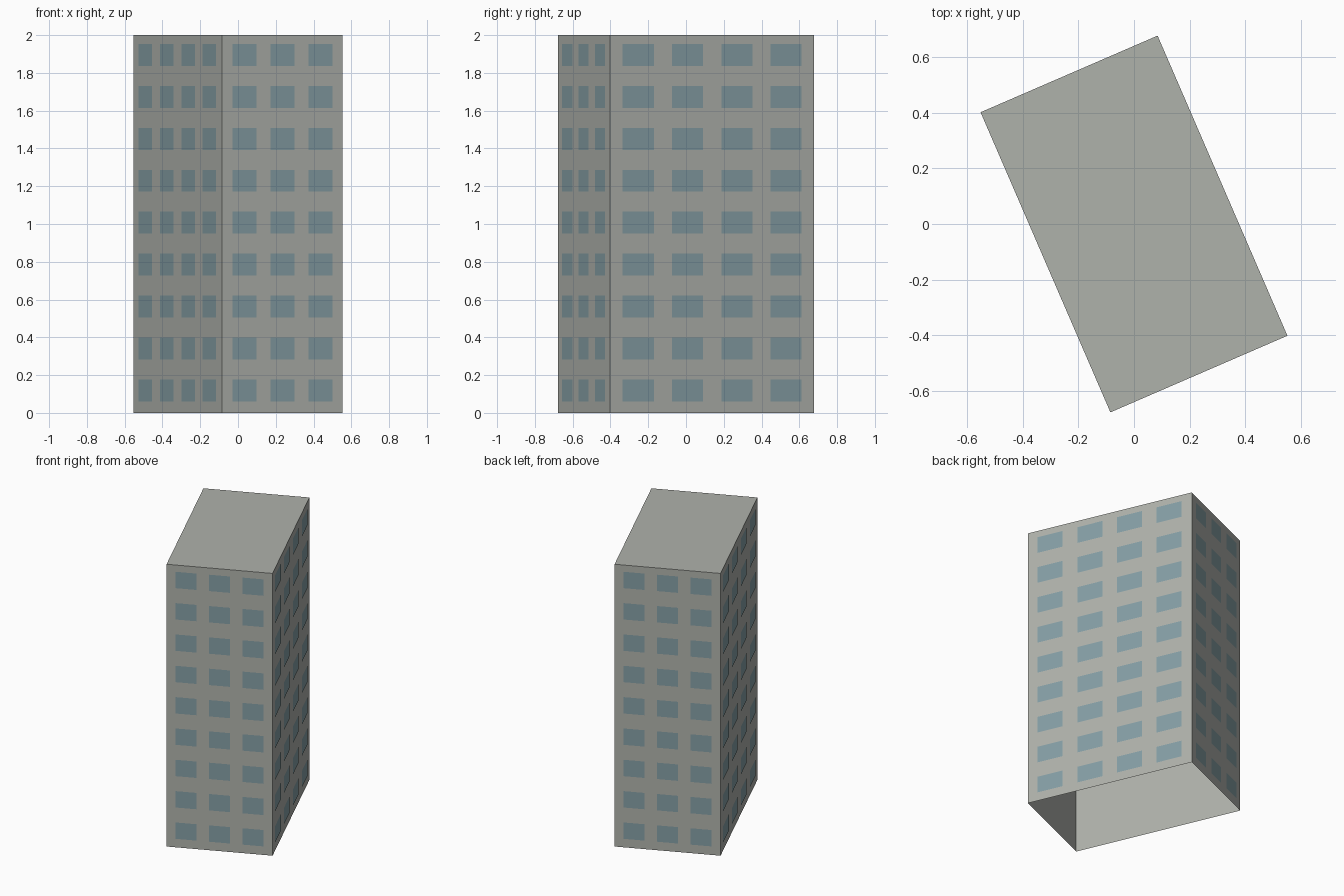
import bpy, bmesh, math
from mathutils import Matrix, Vector

cube = bpy.data.objects.get("Cube")
if cube:
    bpy.data.objects.remove(cube, do_unlink=True)

WIDTH, LENGTH, HEIGHT = 0.695, 1.178, 2.0
TURN = Matrix.Rotation(math.radians(23.4), 4, "Z")
FLOORS = 9


def make_material(name, color):
    mat = bpy.data.materials.new(name)
    mat.use_nodes = True
    mat.diffuse_color = color
    mat.node_tree.nodes["Principled BSDF"].inputs["Base Color"].default_value = color
    return mat


def make_object(name, bm, mat):
    mesh = bpy.data.meshes.new(name)
    bm.to_mesh(mesh)
    bm.free()
    mesh.materials.append(mat)
    obj = bpy.data.objects.new(name, mesh)
    obj.matrix_world = TURN
    bpy.context.collection.objects.link(obj)
    return obj


concrete = make_material("grey concrete", (0.43, 0.445, 0.41, 1))
glass = make_material("blue grey glass", (0.235, 0.345, 0.375, 1))

# Tower shell: walls and flat roof, open underneath
bm = bmesh.new()
bmesh.ops.create_cube(bm, size=1)
bmesh.ops.scale(bm, vec=(WIDTH, LENGTH, HEIGHT), verts=bm.verts)
bmesh.ops.translate(bm, vec=(0, 0, HEIGHT / 2), verts=bm.verts)
floor = [f for f in bm.faces if f.normal.z < -0.5]
bmesh.ops.delete(bm, geom=floor, context="FACES_ONLY")
make_object("tower_walls", bm, concrete)


# Window panes: one grid of thin plates for each wall
def window_grid(name, angle, span, depth, columns, pitch, pane):
    bm = bmesh.new()
    spin = Matrix.Rotation(math.radians(angle), 4, "Z")
    for row in range(FLOORS):
        z = 0.119 + row * 0.222
        for col in range(columns):
            x = (col - (columns - 1) / 2) * pitch * span
            corners = [(-1, -1), (1, -1), (1, 1), (-1, 1)]
            bm.faces.new([
                bm.verts.new(spin @ Vector((x + sx * pane * span / 2,
                                            -depth / 2 - 0.002,
                                            z + sz * 0.058)))
                for sx, sz in corners])
    make_object(name, bm, glass)


for side, angle in (("front", 0), ("back", 180)):
    window_grid(side + "_windows", angle, WIDTH, LENGTH, 3, 0.315, 0.199)
for side, angle in (("left", 90), ("right", 270)):
    window_grid(side + "_windows", angle, LENGTH, WIDTH, 4, 0.2415, 0.152)
